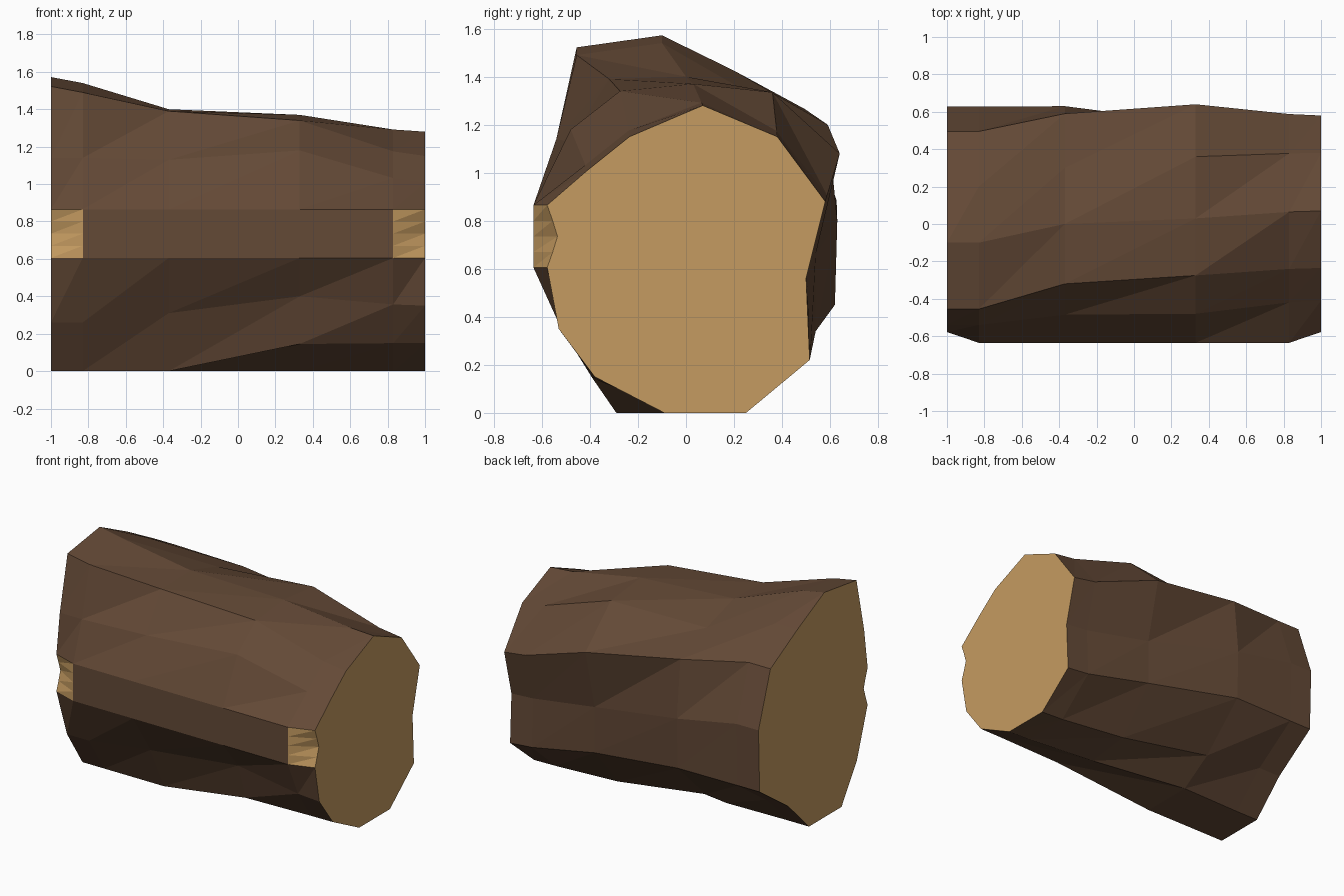
import bpy
import bmesh
from mathutils import Vector

if "Cube" in bpy.data.objects:
    bpy.data.objects.remove(bpy.data.objects["Cube"], do_unlink=True)


def make_material(name, color):
    material = bpy.data.materials.new(name)
    material.use_nodes = True
    material.diffuse_color = color
    material.node_tree.nodes["Principled BSDF"].inputs["Base Color"].default_value = color
    return material


bark = make_material("dark brown bark", (0.126, 0.067, 0.037, 1))
wood = make_material("pale cut wood", (0.56, 0.33, 0.12, 1))

# Lengthwise ridges of the log as (y, z) at four stations along x
STATIONS = (-0.83, -0.37, 0.33, 1.0)
RIDGES = {
    "crest": ((-.1, 1.54), (0, 1.4), (.03, 1.37), (.07, 1.28)),
    "front_shoulder": ((-.455, 1.49), (-.32, 1.39), (-.275, 1.34), (-.235, 1.15)),
    "front_brow": ((-.54, 1.14), (-.485, 1.13), (-.48, 1.18), (-.41, 1.01)),
    "front_low": ((-.46, .26), (-.44, .31), (-.47, .4), (-.53, .35)),
    "front_base": ((-.29, 0), (-.29, 0), (-.39, .145), (-.38, .15)),
    "belly": ((.07, 0), (.08, 0), (-.03, 0), (-.09, 0)),
    "back_base": ((.3, .23), (.31, .15), (.28, .04), (.25, 0)),
    "back_low": ((.615, .45), (.62, .45), (.54, .34), (.515, .22)),
    "back_middle": ((.627, .885), (.63, .8), (.54, .66), (.5, .56)),
    "back_high": ((.495, 1.265), (.59, 1.2), (.64, 1.08), (.58, .88)),
    "back_shoulder": ((.2, 1.425), (.3, 1.31), (.36, 1.335), (.38, 1.15)),
}
FRONT_Y = -0.635
STRIP_TOP, STRIP_BOTTOM = 0.865, 0.605
SCALLOP = (.057, .08, .1, .08, .057)   # depth of the worn notch at each cut end
ROWS = len(SCALLOP)
STRIP_START = 3                        # crest, shoulder and brow come first


def strip_points(x, notched):
    """Flat front strip, carved inwards where it meets a cut end."""
    points = []
    for row, depth in enumerate(SCALLOP):
        z = STRIP_TOP + (STRIP_BOTTOM - STRIP_TOP) * row / (ROWS - 1)
        points.append(Vector((x, FRONT_Y + (depth if notched else 0), z)))
    return points


def make_ring(x, ridge_points, notched=False):
    """Full cross-section, running from the crest down the front and up the back."""
    points = [Vector((x, y, z)) for y, z in ridge_points]
    return points[:STRIP_START] + strip_points(x, notched) + points[STRIP_START:]


sections = [[ridge[i] for ridge in RIDGES.values()] for i in range(len(STATIONS))]

# The right end flares up slightly beyond its last shoulder
right_end = [(y, z + 0.032 if i < 2 else z) for i, (y, z) in enumerate(sections[0])]
# The left shoulder stays close to the left end
left_shoulder = [Vector(a).lerp(Vector(b), 0.13) for a, b in zip(sections[3], sections[2])]

rings = [
    make_ring(-1, right_end, notched=True),
    make_ring(STATIONS[0], sections[0]),
    make_ring(STATIONS[1], sections[1]),
    make_ring(STATIONS[2], sections[2]),
    make_ring(-STATIONS[0], left_shoulder),
    make_ring(1, sections[3], notched=True),
]

# Skin the rings with bark facets and carve the notch faces in pale wood
bm = bmesh.new()
loops = [[bm.verts.new(point) for point in ring] for ring in rings]
count = len(loops[0])
last_band = len(loops) - 2
for band in range(len(loops) - 1):
    near, far = loops[band], loops[band + 1]
    for i in range(count):
        j = (i + 1) % count
        in_strip = STRIP_START <= i < STRIP_START + ROWS - 1
        in_notch = in_strip and band in (0, last_band)
        for corners in ((near[i], near[j], far[i]), (near[j], far[j], far[i])):
            bm.faces.new(corners).material_index = 1 if in_notch else 0

# Cut ends
for loop in (loops[0], loops[-1]):
    bm.faces.new(loop).material_index = 1

bmesh.ops.recalc_face_normals(bm, faces=bm.faces[:])

mesh = bpy.data.meshes.new("log")
bm.to_mesh(mesh)
bm.free()
mesh.materials.append(bark)
mesh.materials.append(wood)
log = bpy.data.objects.new("log", mesh)
bpy.context.collection.objects.link(log)
